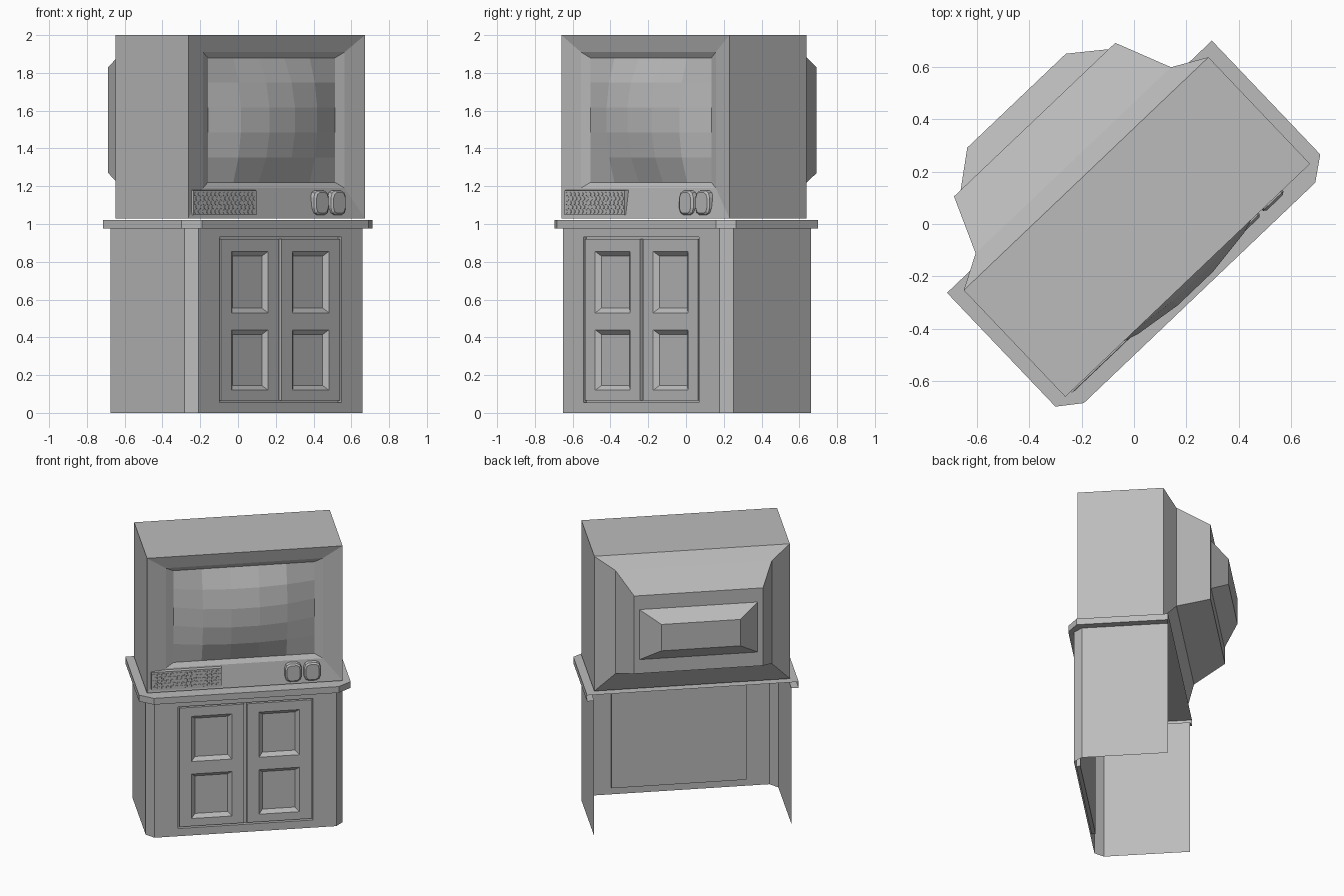
import bpy, bmesh, math

cube = bpy.data.objects.get("Cube")
if cube:
    bpy.data.objects.remove(cube)

TURN = math.radians(43.6)
grey = bpy.data.materials.new("plain grey")
grey.use_nodes = True
COLOUR = (0.5, 0.5, 0.5, 1)
grey.diffuse_color = COLOUR
grey.node_tree.nodes["Principled BSDF"].inputs["Base Color"].default_value = COLOUR


def finish(name, bm):
    mesh = bpy.data.meshes.new(name)
    bm.to_mesh(mesh)
    bm.free()
    mesh.materials.append(grey)
    ob = bpy.data.objects.new(name, mesh)
    ob.rotation_euler.z = TURN
    bpy.context.collection.objects.link(ob)
    return ob


def rect(u, z0, z1, v, mid=0):
    """Upright rectangle, half width u around mid, at depth v."""
    return [(mid - u, v, z0), (mid + u, v, z0), (mid + u, v, z1), (mid - u, v, z1)]


def oval(mid, z, ru, rz, v, n=12, power=0.6):
    """Rounded outline facing the front."""
    pts = []
    for i in range(n):
        a = 2 * math.pi * (i + 0.5) / n
        c, s = math.cos(a), math.sin(a)
        pts.append((mid + ru * math.copysign(abs(c) ** power, c), v,
                    z + rz * math.copysign(abs(s) ** power, s)))
    return pts


def loft(bm, rings, start=False, end=False, closed=True):
    """Bridge outlines in order, optionally capping the ends."""
    loops = [[bm.verts.new(p) for p in r] for r in rings]
    n = len(loops[0])
    for a, b in zip(loops, loops[1:]):
        for i in range(n if closed else n - 1):
            j = (i + 1) % n
            bm.faces.new((a[i], a[j], b[j], b[i]))
    if start:
        bm.faces.new(loops[0][::-1])
    if end:
        bm.faces.new(loops[-1])


# television case: back bulge, tapered back, box, two-step bezel
bm = bmesh.new()
loft(bm, [rect(0.26, 1.47, 1.66, 0.65), rect(0.39, 1.37, 1.73, 0.55),
          rect(0.425, 1.27, 1.83, 0.55), rect(0.515, 1.18, 1.92, 0.336),
          rect(0.645, 1.03, 2.0, 0.265), rect(0.645, 1.03, 2.0, -0.297),
          rect(0.518, 1.19, 1.91, -0.275), rect(0.465, 1.22, 1.88, -0.257)], start=True)
finish("television_case", bm)

# faceted bulging screen
bm = bmesh.new()
bmesh.ops.create_grid(bm, x_segments=5, y_segments=5, size=1)
for vert in bm.verts:
    s, t = vert.co.x, vert.co.y
    bulge = 0.088 * (1 - abs(s) ** 2.2) * (1 - abs(t) ** 2.2)
    vert.co = (s * 0.465, -0.257 - bulge, 1.55 + t * 0.33)
finish("screen", bm)

# speaker grille with rows of hexagonal studs
bm = bmesh.new()
loft(bm, [rect(0.235, 1.045, 1.18, -0.275, -0.385),
          rect(0.23, 1.047, 1.178, -0.303, -0.385)], end=True)
for row in range(5):
    for col in range(15):
        u = -0.6 + col * 0.03 + (row % 2) * 0.012
        z = 1.066 + row * 0.023
        loft(bm, [oval(u, z, 0.011, 0.011, -0.303, 6, 1),
                  oval(u, z, 0.010, 0.010, -0.305, 6, 1)], end=True)
finish("speaker_grille", bm)

# control knobs
for name, u in (("left_knob", 0.32), ("right_knob", 0.445)):
    bm = bmesh.new()
    loft(bm, [oval(u, 1.112, 0.058, 0.067, -0.275),
              oval(u, 1.112, 0.055, 0.065, -0.303),
              oval(u, 1.112, 0.044, 0.055, -0.312)], end=True)
    finish(name, bm)


def outline(side, corner, front, chamfer, back, z):
    """Open-backed plan outline with chamfered front corners."""
    half = [(side, back), (side, chamfer), (corner, front)]
    pts = [(-u, v, z) for u, v in half] + [(u, v, z) for u, v in reversed(half)]
    return pts


def body(z):
    return outline(0.65, 0.6, -0.327, -0.27, 0.295, z)


def top(z):
    return outline(0.698, 0.61, -0.363, -0.298, 0.302, z)


# countertop with overhanging lip, open at the back
bm = bmesh.new()
loft(bm, [body(0.975), top(0.975), top(1.02)], end=True, closed=False)
finish("countertop", bm)

# cabinet sides and chamfered corners
bm = bmesh.new()
low, high = body(0), body(0.975)
loft(bm, [low[:3], high[:3]], closed=False)
loft(bm, [low[3:], high[3:]], closed=False)
finish("cabinet_sides", bm)

# cabinet front with a shallow doorway
bm = bmesh.new()
loft(bm, [rect(0.6, 0, 0.975, -0.327), rect(0.445, 0.055, 0.93, -0.327),
          rect(0.445, 0.055, 0.93, -0.302)], end=True)
finish("cabinet_front", bm)

# doors, each with two sunken bevelled panels
for name, side in (("left_door", 1), ("right_door", -1)):
    bm = bmesh.new()
    mid, w, face = side * 0.2225, 0.2125, -0.325
    loft(bm, [rect(w, 0.065, 0.92, -0.302, mid), rect(w, 0.065, 0.92, face, mid)])
    for z0, z1, p0, p1 in ((0.065, 0.485, 0.12, 0.44), (0.485, 0.92, 0.53, 0.855)):
        loft(bm, [rect(w, z0, z1, face, mid), rect(0.133, p0, p1, face, mid),
                  rect(0.108, p0 + 0.025, p1 - 0.025, face + 0.022, mid)], end=True)
    bmesh.ops.remove_doubles(bm, verts=bm.verts, dist=0.0005)
    finish(name, bm)
